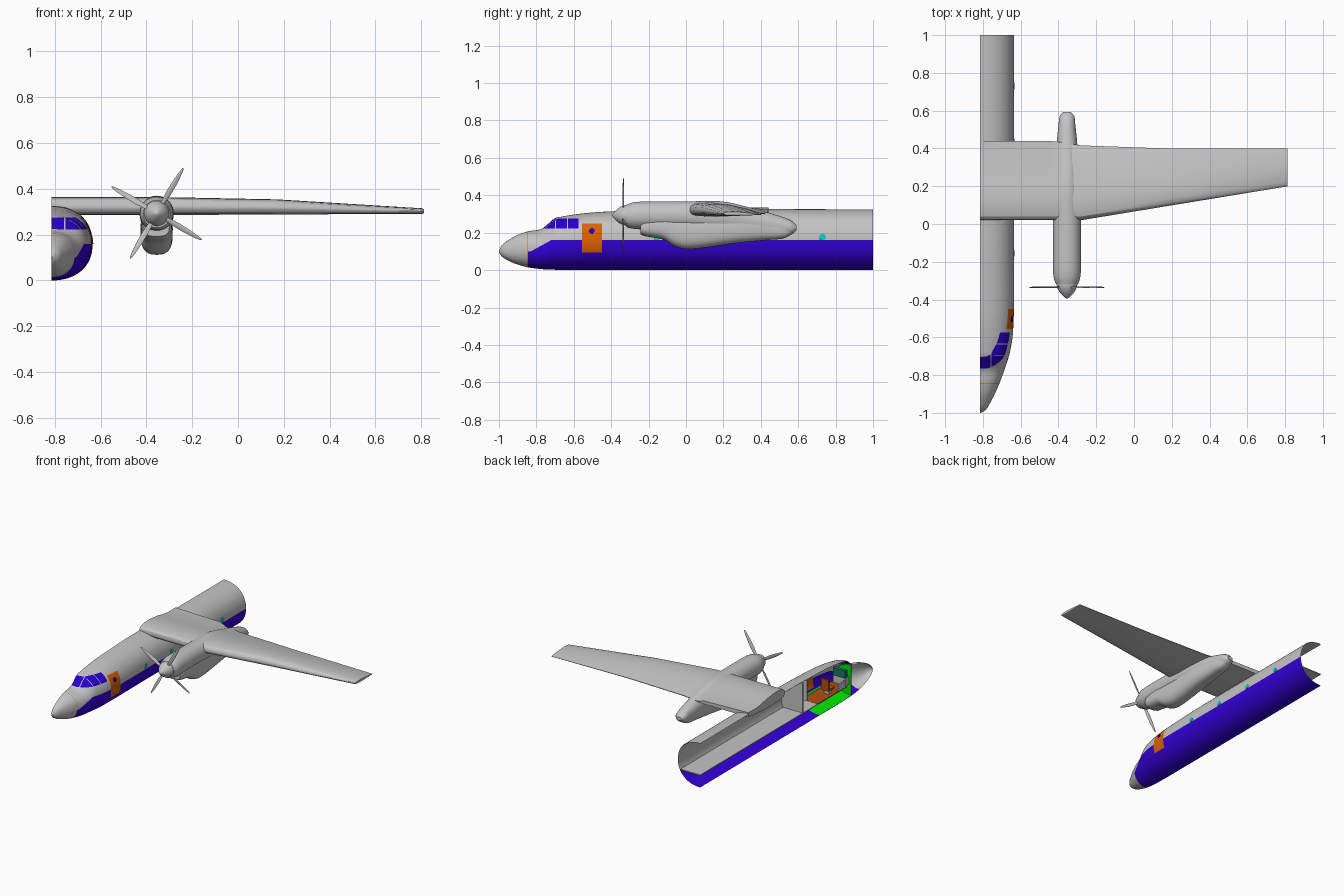
import bpy, bmesh, math
from mathutils import Vector, Matrix

if "Cube" in bpy.data.objects:
    bpy.data.objects.remove(bpy.data.objects["Cube"])

CUT = -0.815           # plane where the aircraft is cut in half
PROP = Vector((-0.355, -0.335, 0.293))


def mat(name, r, g, b):
    m = bpy.data.materials.new(name)
    m.diffuse_color = (r, g, b, 1)
    m.use_nodes = True
    m.node_tree.nodes["Principled BSDF"].inputs["Base Color"].default_value = m.diffuse_color
    return m


GREY = mat("light grey", .55, .55, .55)
BLUE = mat("belly blue", .035, 0, .7)
GLASS = mat("window blue", .02, 0, .62)
ORANGE = mat("door orange", .72, .12, 0)
CYAN = mat("porthole cyan", 0, .6, .6)
GREEN = mat("lining green", 0, .9, 0)
BROWN = mat("seat brown", .45, .08, .005)
DARK = mat("panel teal", .01, .18, .14)


def finish(name, bm, mats, angle=35, inward=False):
    bmesh.ops.recalc_face_normals(bm, faces=bm.faces)
    if inward:
        side = sum((f.normal.x * f.calc_area() for f in bm.faces))
        if side > 0:
            bmesh.ops.reverse_faces(bm, faces=bm.faces)
    me = bpy.data.meshes.new(name)
    bm.to_mesh(me)
    bm.free()
    ob = bpy.data.objects.new(name, me)
    bpy.context.collection.objects.link(ob)
    for m in mats:
        me.materials.append(m)
    bpy.ops.object.select_all(action='DESELECT')
    ob.select_set(True)
    bpy.context.view_layer.objects.active = ob
    bpy.ops.object.shade_smooth_by_angle(angle=math.radians(angle))
    return ob


def skin(rings, closed=True, cap=True):
    bm = bmesh.new()
    vs = [[bm.verts.new(p) for p in r] for r in rings]
    n = len(rings[0])
    for a, b in zip(vs, vs[1:]):
        for i in range(n if closed else n - 1):
            j = (i + 1) % n
            bm.faces.new((a[i], a[j], b[j], b[i]))
    if cap:
        bm.faces.new(vs[0])
        bm.faces.new(vs[-1])
    return bm


def box(name, x0, x1, y0, y1, z0, z1, m):
    bm = bmesh.new()
    bmesh.ops.create_cube(bm, size=1)
    for v in bm.verts:
        v.co = Vector(((x0 + x1) / 2 + v.co.x * (x1 - x0), (y0 + y1) / 2 + v.co.y * (y1 - y0),
                       (z0 + z1) / 2 + v.co.z * (z1 - z0)))
    return finish(name, bm, [m])


def smooth_keys(keys, y):
    """Hermite interpolation of rows (y, values...) at y."""
    k = max(i for i in range(len(keys) - 1) if keys[i][0] <= y + 1e-9)
    a, b = keys[k], keys[k + 1]
    h = b[0] - a[0]
    t = (y - a[0]) / h
    p, q = keys[max(k - 1, 0)], keys[min(k + 2, len(keys) - 1)]
    out = []
    for c in range(1, len(a)):
        ma = (b[c] - p[c]) / (b[0] - p[0]) * h
        mb = (q[c] - a[c]) / (q[0] - a[0]) * h
        out.append((2*t**3 - 3*t*t + 1) * a[c] + (t**3 - 2*t*t + t) * ma
                   + (3*t*t - 2*t**3) * b[c] + (t**3 - t*t) * mb)
    return out


def oval(cx, y, top, bot, hw, a0, a1, n, e=2.2):
    """Superellipse section in the xz plane."""
    f = lambda v: math.copysign(abs(v) ** (2 / e), v)
    angles = [a0 + (a1 - a0) * i / (n - 1) for i in range(n)]
    return [Vector((cx + hw * f(math.cos(a)), y,
                    (top + bot) / 2 + (top - bot) / 2 * f(math.sin(a)))) for a in angles]


# ---- fuselage half shell: y, top, bottom, half width
BODY = [(-1, .106, .094, .004), (-.985, .132, .073, .03), (-.95, .16, .05, .052),
        (-.9, .188, .03, .078), (-.845, .207, .015, .102), (-.77, .222, .005, .13),
        (-.702, .277, .002, .152), (-.67, .285, .001, .16), (-.6, .297, 0, .172),
        (-.5, .308, 0, .178), (-.4, .314, 0, .18), (-.1, .325, 0, .18), (1, .325, 0, .18)]


def body_rings(ys, inset=0):
    rings = []
    for y in ys:
        top, bot, hw = smooth_keys(BODY, y)
        r = oval(CUT, y, top - inset, bot + inset, hw - inset, -math.pi / 2, math.pi / 2, 41)
        for p in r:
            p.x = max(p.x, CUT)
        rings.append(r)
    return rings


def bisect(bm, co, no, **kw):
    bmesh.ops.bisect_plane(bm, geom=bm.verts[:] + bm.edges[:] + bm.faces[:],
                           plane_co=co, plane_no=no, dist=1e-5, **kw)


X, Y, Z = Vector((1, 0, 0)), Vector((0, 1, 0)), Vector((0, 0, 1))
front = [-1 + .0125 * i for i in range(48)]
aft = [-.4 + .1 * i for i in range(14)] + [1]
bm = skin(body_rings(front + aft), closed=False, cap=False)
for axis, values in ((Y, (-.8465, -.8445, -.765, -.7, -.695, -.637, -.632, -.575, -.555, -.45)),
                     (Z, (.095, .1, .16, .222, .25, .275)), (X, (-.76, -.754))):
    for v in values:
        bisect(bm, axis * v, axis)
bisect(bm, Vector((0, -.83, .1)), Vector((0, -.55, 1)))    # rising paint line


def body_colour(c):
    x, y, z = c
    if -.8465 < y < -.8445:
        return 3                                         # radome seam
    if -.555 < y < -.45 and .095 < z < .25:
        return 3                                         # door
    if -.765 < y < -.575 and .222 < z < .275:            # cockpit panes
        bar = -.76 < x < -.754 or -.637 < y < -.632 or (-.7 < y < -.695 and x > -.74)
        return 0 if bar else 2
    return 1 if y > -.845 and z < min(max(.1, .1 + .55 * (y + .83)), .16) else 0


for f in bm.faces:
    f.material_index = body_colour(f.calc_center_median())
finish("fuselage_half_shell", bm, [GREY, BLUE, GLASS, ORANGE])

# ---- cabin lining and floor
bm = skin(body_rings([-.36, -.2, -.1, .3, .7, 1], .004), closed=False, cap=False)
bisect(bm, Z * .09, Z, clear_inner=True)
finish("cabin_lining", bm, [GREY], inward=True)
box("cabin_floor", CUT, -.655, -.36, 1, .086, .092, GREY)

# ---- green lining below the cockpit floor, and its front wall
cockpit = [-.75 + .037 * i for i in range(11)]
bm = skin(body_rings(cockpit, .004), closed=False, cap=False)
bisect(bm, Z * .087, Z, clear_outer=True)
finish("cockpit_lower_lining", bm, [GREEN], inward=True)


def bulkhead(name, y, thick, m, low):
    """Solid plate that follows the fuselage section above height low."""
    a, b = body_rings([y, y + thick], .006)
    for p, q in zip(a, b):
        q.x, q.z = p.x, p.z = p.x, max(p.z, low)
    bm = skin([a, b])
    bmesh.ops.remove_doubles(bm, verts=bm.verts, dist=1e-5)
    finish(name, bm, [m])


bulkhead("cockpit_front_wall", -.752, .006, GREEN, 0)
bulkhead("cabin_bulkhead", -.195, .008, GREY, .09)


# ---- round windows as thin discs
def disc(name, loc, tilt, r, m, sides):
    bm = bmesh.new()
    bmesh.ops.create_cone(bm, cap_ends=True, segments=sides, radius1=r, radius2=r, depth=.006,
                          matrix=Matrix.Translation(loc) @ Matrix.Rotation(math.pi / 2 - tilt, 4, 'Y'))
    finish(name, bm, [m])


for i in range(4):
    disc(f"porthole_{i}", (-.6362, -.155 + .295 * i, .177), .1, .018, CYAN, 10)
disc("door_window", (-.646, -.503, .21), .38, .015, GLASS, 10)

# ---- cockpit interior
box("cockpit_partition", -.73, -.675, -.365, -.358, .09, .24, GREY)
box("cockpit_floor", CUT, -.685, -.7, -.36, .086, .093, BROWN)
box("seat_base", -.79, -.75, -.565, -.525, .093, .12, GREY)
box("seat_cushion", -.8, -.74, -.58, -.51, .12, .133, BROWN)
box("seat_back", -.8, -.74, -.52, -.507, .133, .205, BROWN)
box("centre_console", CUT, -.803, -.69, -.6, .093, .14, GREY)
box("panel_support", -.806, -.7, -.735, -.7, .093, .15, GREY)
box("instrument_panel", -.808, -.71, -.715, -.69, .15, .205, DARK)

# ---- wing: x, leading y, trailing y, bottom z, top z, least trailing thickness
WING = [(CUT, .02, .44, .285, .364, .62), (-.45, .02, .44, .285, .364, .5),
        (-.4, .02, .435, .285, .364, .25), (-.28, .02, .416, .286, .363, 0),
        (.17, .094, .4, .288, .354, 0), (.805, .198, .4, .291, .315, 0),
        (.812, .2, .399, .294, .311, 0)]
UPPER = [(0, .45), (.012, .68), (.05, .87), (.13, .97), (.28, 1), (.5, .87), (.75, .6), (1, .26)]
LOWER = [(1, .2), (.75, .08), (.5, .02), (.28, 0), (.1, .05), (.03, .17), (.006, .32)]
rings = []
for x, l, t, b, h, least in WING:
    foil = [(u, max(w, least) if u > .4 else w) for u, w in UPPER] + LOWER
    rings.append([Vector((x, l + (t - l) * u, b + (h - b) * w)) for u, w in foil])
finish("wing", skin(rings), [GREY], 30)


# ---- engine nacelle and lower fairing: y, top, bottom, half width
def pod(name, keys, e, steps):
    ys = [keys[0][0] + (keys[-1][0] - keys[0][0]) * i / steps for i in range(steps + 1)]
    rings = [oval(PROP.x, y, *smooth_keys(keys, y), 0, 2 * math.pi, 41, e)[:-1] for y in ys]
    finish(name, skin(rings), [GREY], 40)


pod("engine_nacelle", [(-.318, .35, .23, .058), (-.29, .36, .222, .069), (-.24, .366, .218, .074),
                       (0, .367, .215, .074), (.2, .366, .2, .072), (.4, .318, .185, .057),
                       (.53, .28, .182, .044), (.575, .258, .195, .038), (.592, .238, .213, .022)],
    2.1, 44)
pod("gear_fairing", [(-.243, .27, .192, .055), (-.225, .28, .183, .064), (-.12, .3, .162, .07),
                     (-.06, .3, .126, .07), (.02, .3, .112, .07), (.28, .3, .145, .066),
                     (.45, .28, .162, .052), (.53, .26, .172, .043), (.585, .24, .208, .026)],
    2.7, 44)

# ---- spinner
rings = []
for i in range(13):
    t = i / 12
    r = .002 + .053 * math.sin(t * math.pi / 2) ** .8
    rings.append(oval(PROP.x, -.395 + .08 * t, PROP.z + r, PROP.z - r, r, 0, 2 * math.pi, 33, 2)[:-1])
finish("spinner", skin(rings), [GREY], 40)

# ---- propeller blades: radius, chord
BLADE = [(.03, .014), (.06, .02), (.1, .026), (.15, .024), (.2, .016), (.222, .009), (.229, .003)]
for k in range(4):
    spin = Matrix.Translation(PROP) @ Matrix.Rotation(-math.radians(59.5 + 90 * k), 4, 'Y')
    rings = []
    for r, c in BLADE:
        twist = Matrix.Rotation(math.radians(25 - 60 * r), 3, 'X')
        rings.append([spin @ (twist @ Vector((0, v, u * c)) + X * r) for u, v in (
            (-.5, 0), (-.15, .0025), (.2, .0025), (.5, 0), (.2, -.0025), (-.15, -.0025))])
    finish(f"propeller_blade_{k}", skin(rings), [GREY], 40)
